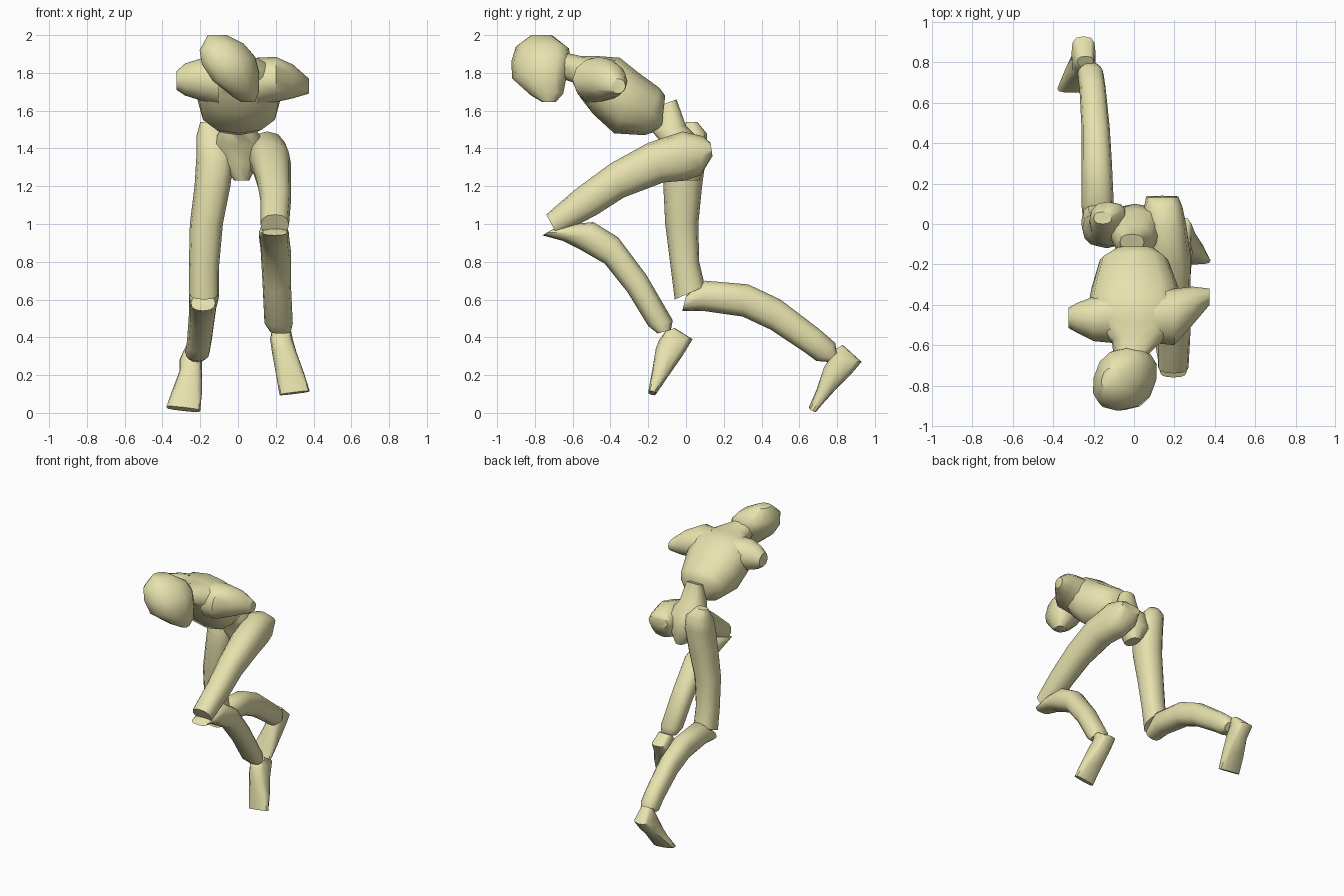
import bpy, bmesh, math
from mathutils import Vector

SIDES = 12


def loft(name, rings, power=1.0):
    """Skin rings given as (centre, u, v) and cap both ends."""
    bm = bmesh.new()
    loops = []
    for c, u, v in rings:
        loop = []
        for i in range(SIDES):
            a = 2 * math.pi * i / SIDES
            cx = math.copysign(abs(math.cos(a)) ** power, math.cos(a))
            sy = math.copysign(abs(math.sin(a)) ** power, math.sin(a))
            loop.append(bm.verts.new(c + u * cx + v * sy))
        loops.append(loop)
    for a, b in zip(loops, loops[1:]):
        for i in range(SIDES):
            j = (i + 1) % SIDES
            bm.faces.new((a[i], a[j], b[j], b[i]))
    bm.faces.new(loops[0])
    bm.faces.new(loops[-1])
    bmesh.ops.recalc_face_normals(bm, faces=bm.faces)
    me = bpy.data.meshes.new(name)
    bm.to_mesh(me)
    bm.free()
    ob = bpy.data.objects.new(name, me)
    bpy.context.collection.objects.link(ob)
    bpy.ops.object.select_all(action='DESELECT')
    ob.select_set(True)
    bpy.context.view_layer.objects.active = ob
    bpy.ops.object.shade_smooth_by_angle(angle=math.radians(45))
    me.materials.append(skin)
    return ob


def limb(name, rows, power=0.85):
    """Rows: x0, x1, front y, front z, back y, back z, [tilt, skew]."""
    rings = []
    for r in rows:
        x0, x1, ya, za, yb, zb = r[:6]
        tilt, skew = r[6:] if len(r) > 6 else (0, 0)
        c = Vector(((x0 + x1) / 2, (ya + yb) / 2, (za + zb) / 2))
        u = Vector(((x1 - x0) / 2, 0, tilt))
        v = Vector((skew, (yb - ya) / 2, (zb - za) / 2))
        rings.append((c, u, v))
    return loft(name, rings, power)


def shoulder(name, rows):
    """Rows: x, y, z, half depth, half height."""
    loft(name, [(Vector(r[:3]), Vector((0, r[3], 0)), Vector((0, 0, r[4])))
                for r in rows])


skin = bpy.data.materials.new("pale_yellow")
skin.diffuse_color = (0.80, 0.76, 0.42, 1)

# tilted head, crown to chin
limb("head", [
    (-0.16, -0.06, -0.82, 2.00, -0.71, 2.00, 0.0, 0.01),
    (-0.20, 0.03, -0.90, 1.94, -0.62, 1.93, 0.02, 0.03),
    (-0.19, 0.09, -0.925, 1.86, -0.61, 1.87, 0.02, 0.03),
    (-0.13, 0.11, -0.92, 1.77, -0.63, 1.79, 0.02, 0.03),
    (-0.03, 0.11, -0.82, 1.68, -0.65, 1.69, 0.01, 0.01),
    (0.02, 0.09, -0.76, 1.645, -0.69, 1.645)])

# torso, waist end to neck
limb("torso", [
    (-0.09, 0.10, -0.13, 1.50, -0.11, 1.68),
    (-0.17, 0.17, -0.22, 1.47, -0.14, 1.72),
    (-0.21, 0.22, -0.38, 1.48, -0.25, 1.80),
    (-0.23, 0.24, -0.49, 1.58, -0.35, 1.88),
    (-0.20, 0.20, -0.56, 1.67, -0.48, 1.89),
    (-0.11, 0.14, -0.60, 1.75, -0.56, 1.89),
    (-0.10, 0.06, -0.66, 1.77, -0.65, 1.91)])

shoulder("left_shoulder", [
    (-0.10, -0.45, 1.75, 0.14, 0.13),
    (-0.20, -0.47, 1.765, 0.11, 0.11),
    (-0.28, -0.465, 1.765, 0.075, 0.085),
    (-0.325, -0.465, 1.76, 0.05, 0.05)])
shoulder("right_shoulder", [
    (0.10, -0.45, 1.75, 0.14, 0.13),
    (0.20, -0.46, 1.765, 0.14, 0.12),
    (0.29, -0.405, 1.755, 0.095, 0.09),
    (0.375, -0.36, 1.73, 0.04, 0.04)])

# waist and hips
limb("pelvis", [
    (-0.07, 0.05, -0.13, 1.63, -0.05, 1.66),
    (-0.09, 0.09, -0.18, 1.49, 0.00, 1.52),
    (-0.13, 0.14, -0.12, 1.42, 0.07, 1.45),
    (-0.10, 0.11, -0.10, 1.33, 0.10, 1.33),
    (-0.02, 0.06, -0.06, 1.23, 0.07, 1.23)])

# trailing leg on the -x side
limb("left_thigh", [
    (-0.20, -0.11, 0.00, 1.54, 0.06, 1.54),
    (-0.22, -0.04, -0.07, 1.45, 0.11, 1.48),
    (-0.22, -0.02, -0.11, 1.35, 0.11, 1.38),
    (-0.23, -0.04, -0.12, 1.20, 0.085, 1.20),
    (-0.255, -0.08, -0.11, 1.00, 0.065, 1.00),
    (-0.26, -0.10, -0.08, 0.76, 0.07, 0.80),
    (-0.26, -0.10, -0.06, 0.60, 0.10, 0.67)])
limb("left_shin", [
    (-0.25, -0.12, -0.02, 0.54, 0.00, 0.62),
    (-0.26, -0.10, 0.09, 0.54, 0.10, 0.70),
    (-0.26, -0.11, 0.30, 0.51, 0.33, 0.68),
    (-0.26, -0.12, 0.45, 0.44, 0.50, 0.60),
    (-0.27, -0.14, 0.63, 0.32, 0.71, 0.44),
    (-0.28, -0.15, 0.69, 0.275, 0.79, 0.37),
    (-0.26, -0.17, 0.75, 0.27, 0.80, 0.32)])
limb("left_foot", [
    (-0.28, -0.20, 0.78, 0.33, 0.83, 0.36),
    (-0.31, -0.19, 0.76, 0.29, 0.93, 0.27),
    (-0.31, -0.19, 0.73, 0.24, 0.87, 0.20),
    (-0.35, -0.19, 0.69, 0.12, 0.78, 0.11),
    (-0.38, -0.20, 0.65, 0.03, 0.69, 0.01, -0.01, 0)], 0.7)

# leading leg on the +x side
limb("right_thigh", [
    (0.06, 0.22, 0.14, 1.36, 0.13, 1.43),
    (0.05, 0.24, 0.08, 1.26, 0.09, 1.465),
    (0.05, 0.26, 0.00, 1.23, -0.02, 1.49),
    (0.07, 0.28, -0.12, 1.22, -0.20, 1.43),
    (0.10, 0.28, -0.33, 1.14, -0.40, 1.32),
    (0.12, 0.28, -0.47, 1.05, -0.59, 1.18),
    (0.12, 0.27, -0.68, 0.94, -0.74, 1.05)])
limb("right_shin", [
    (0.13, 0.26, -0.76, 0.94, -0.71, 0.97),
    (0.11, 0.27, -0.65, 0.91, -0.60, 1.00),
    (0.11, 0.27, -0.57, 0.87, -0.49, 1.01),
    (0.12, 0.28, -0.43, 0.79, -0.36, 0.93),
    (0.13, 0.28, -0.31, 0.64, -0.21, 0.73),
    (0.14, 0.29, -0.20, 0.46, -0.07, 0.49),
    (0.17, 0.28, -0.15, 0.42, -0.08, 0.44)])
limb("right_foot", [
    (0.18, 0.28, -0.11, 0.43, -0.06, 0.45),
    (0.17, 0.29, -0.14, 0.39, 0.035, 0.39),
    (0.18, 0.31, -0.16, 0.34, -0.02, 0.30),
    (0.20, 0.35, -0.18, 0.22, -0.09, 0.20),
    (0.22, 0.38, -0.20, 0.11, -0.16, 0.10, 0.01, 0)], 0.7)
